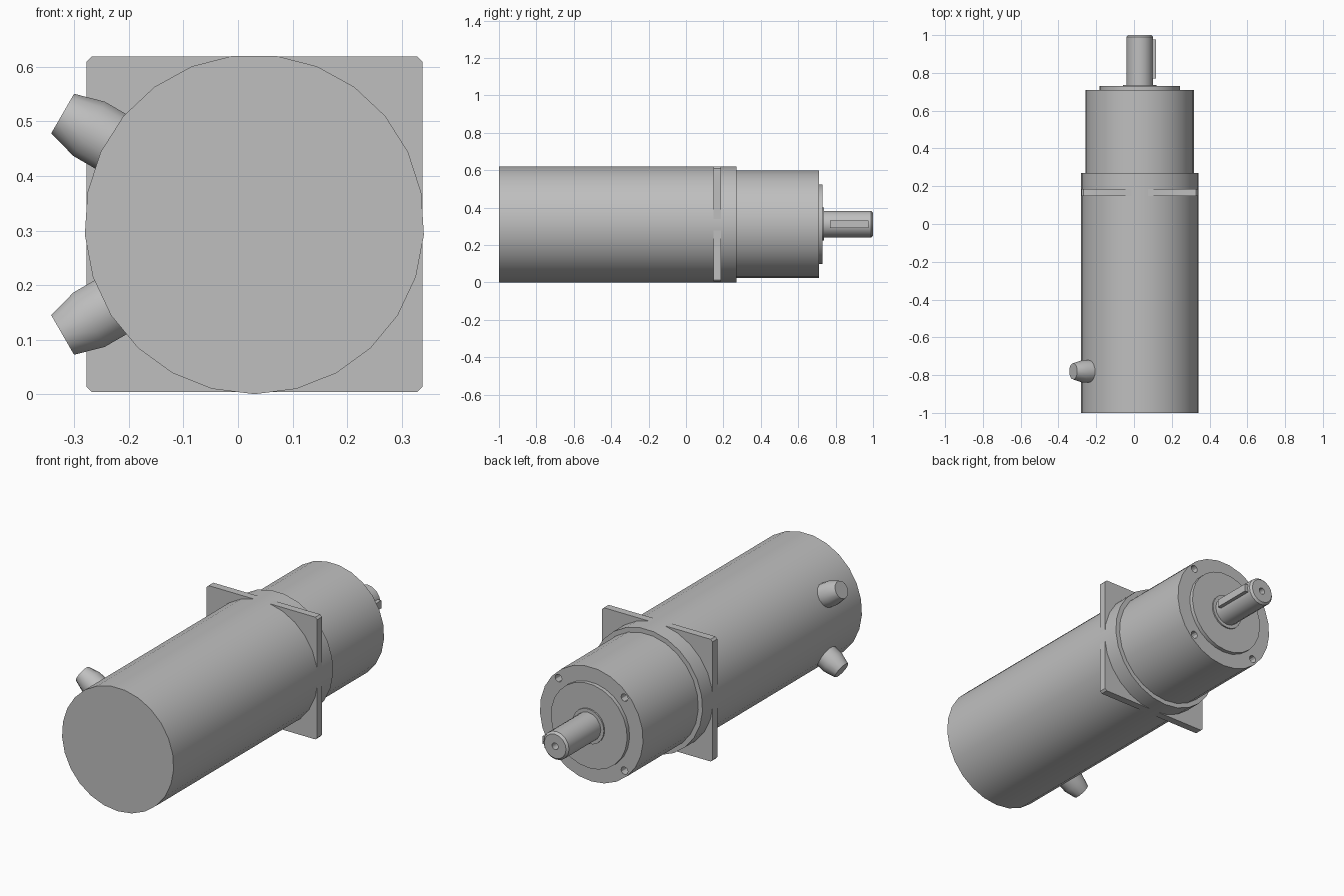
import bpy
import bmesh
import math
from mathutils import Matrix, Vector

cube = bpy.data.objects.get("Cube")
if cube:
    bpy.data.objects.remove(cube, do_unlink=True)

CENTRE = Vector((0.03, 0, 0.3115))   # drive axis, running along y
Y = Vector((0, 1, 0))
DOWN = Vector((0, 0, -1))

grey = bpy.data.materials.new("machine grey")
grey.use_nodes = True
grey.diffuse_color = (0.52, 0.52, 0.52, 1)
grey.node_tree.nodes["Principled BSDF"].inputs["Base Color"].default_value = grey.diffuse_color


def finish(name, bm):
    bmesh.ops.recalc_face_normals(bm, faces=bm.faces)
    mesh = bpy.data.meshes.new(name)
    bm.to_mesh(mesh)
    bm.free()
    mesh.materials.append(grey)
    obj = bpy.data.objects.new(name, mesh)
    bpy.context.collection.objects.link(obj)
    return obj


def smooth(obj):
    bpy.ops.object.select_all(action='DESELECT')
    obj.select_set(True)
    bpy.context.view_layer.objects.active = obj
    bpy.ops.object.shade_smooth_by_angle(angle=math.radians(30))


def lathe(name, profile, sides, axis=Y, start=DOWN, origin=CENTRE):
    """Turn (radius, distance) pairs around an axis, capping both ends."""
    across = axis.cross(start)
    bm = bmesh.new()
    rings = []
    for radius, dist in profile:
        ring = []
        for i in range(sides):
            a = math.tau * i / sides
            ring.append(bm.verts.new(origin + axis * dist
                        + (start * math.cos(a) + across * math.sin(a)) * radius))
        rings.append(ring)
    for low, high in zip(rings, rings[1:]):
        for i in range(sides):
            j = (i + 1) % sides
            bm.faces.new((low[i], low[j], high[j], high[i]))
    bm.faces.new(rings[0])
    bm.faces.new(rings[-1])
    return finish(name, bm)


def box(name, centre, size, bevel=0.0):
    """Box whose edges along y may be chamfered."""
    bm = bmesh.new()
    bmesh.ops.create_cube(bm, size=1, matrix=Matrix.Translation(centre)
                          @ Matrix.Diagonal((*size, 1)))
    if bevel:
        edges = [e for e in bm.edges
                 if abs((e.verts[0].co - e.verts[1].co).normalized().y) > 0.9]
        bmesh.ops.bevel(bm, geom=edges, offset=bevel, segments=1, affect='EDGES')
    return finish(name, bm)


# Motor body
smooth(lathe("motor_body", [(0.3115, -1), (0.3115, 0.27)], 25))

# Square mounting flange, its corners standing out past the body
box("mounting_flange", CENTRE + Y * 0.167, (0.616, 0.038, 0.616), 0.01)

# Gear housing with four blind bolt holes in the end face
housing = lathe("gear_housing", [(0.288, 0.25), (0.288, 0.71)], 25)
for sx in (-1, 1):
    for sz in (-1, 1):
        spot = CENTRE + Vector((sx, 0, sz)) * 0.184
        cutter = lathe("bolt_hole_cutter", [(0.019, 0.65), (0.019, 0.75)], 12, origin=spot)
        cutter.hide_render = True
        cut = housing.modifiers.new("bolt_hole", 'BOOLEAN')
        cut.object = cutter
        cut.solver = 'EXACT'
        bpy.context.view_layer.objects.active = housing
        bpy.ops.object.modifier_apply(modifier=cut.name)
        bpy.data.objects.remove(cutter, do_unlink=True)
smooth(housing)

# Pilot boss and shaft collar
smooth(lathe("pilot_boss", [(0.213, 0.70), (0.213, 0.73)], 25))
smooth(lathe("shaft_collar", [(0.088, 0.72), (0.088, 0.737)], 20))

# Output shaft with chamfered end and centre drilling
smooth(lathe("output_shaft", [(0.071, 0.72), (0.071, 0.99), (0.061, 1.0),
                              (0.017, 1.0), (0.017, 0.96)], 16))

# Shaft key on the left side
box("shaft_key", CENTRE + Vector((0.06, 0.873, 0)), (0.052, 0.205, 0.04))

# Two tapered cable connectors near the front, on the right side
for label, side in (("upper", 1), ("lower", -1)):
    out = Vector((-math.cos(math.pi / 6), 0, side * 0.5))
    smooth(lathe(label + "_connector",
                 [(0.059, 0.26), (0.059, 0.35), (0.043, 0.406)], 14,
                 axis=out, start=Y, origin=CENTRE - Y * 0.78))
